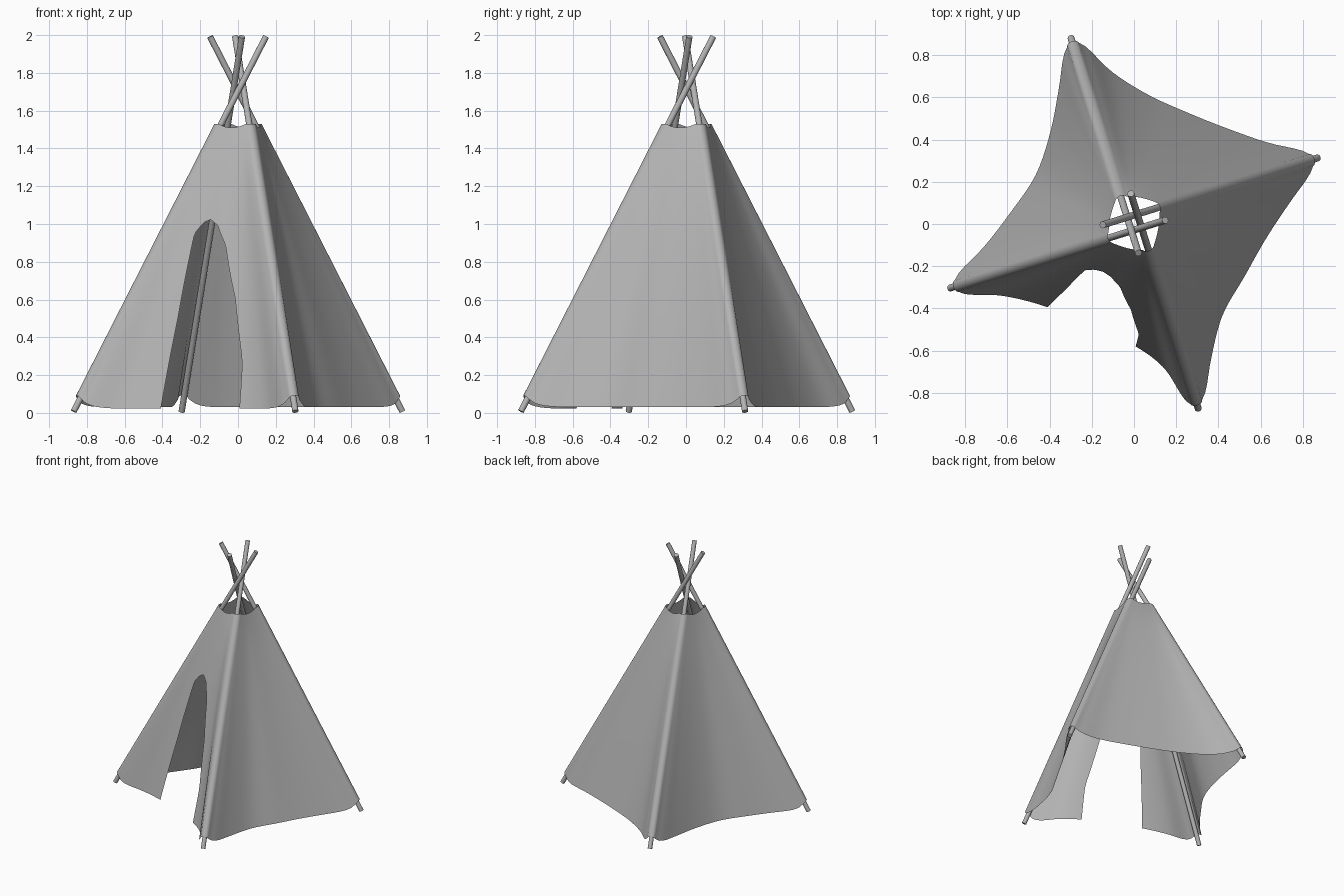
import bpy, bmesh, math
from mathutils import Vector

if "Cube" in bpy.data.objects:
    bpy.data.objects.remove(bpy.data.objects["Cube"])

# pole feet and tops, counter-clockwise: left, front, right, back
FEET = [(-.87, -.303), (.304, -.874), (.87, .313), (-.298, .88)]
TOPS = [(.148, .018), (-.015, .144), (-.148, -.004), (.021, -.138)]
POLES = [(Vector((*f, .008)), Vector((*t, 1.992))) for f, t in zip(FEET, TOPS)]
POLE_R = .0165
APEX, RIM = 1.03, 1.53

# inward sag of each panel along its hem
SAG = [[0, .09, .135, .145, .155, .12, 0],
       [0, .06, .10, .085, .07, .04, 0],
       [0, .05, .075, .09, .095, .07, 0],
       [0, .065, .12, .145, .115, .07, 0]]
# door edges across the front panel: (height, fraction)
DOOR_L = [(0, .342), (.5, .322), (.79, .298), (.95, .283), (1.01, .34), (APEX, .415)]
DOOR_R = [(0, .705), (.26, .728), (.6, .69), (.89, .60), (1.0, .50), (APEX, .415)]

# muted grey shared by cloth and poles
grey = bpy.data.materials.new("grey")
grey.diffuse_color = (.45, .45, .45, 1)
grey.use_nodes = True
grey.node_tree.nodes["Principled BSDF"].inputs["Base Color"].default_value = grey.diffuse_color


def lerp_table(table, z):
    for (z0, a), (z1, b) in zip(table, table[1:]):
        if z <= z1:
            return a + (b - a) * (z - z0) / (z1 - z0)
    return table[-1][1]


def spline(vals, u):
    n = len(vals) - 1
    i = min(int(u * n), n - 1)
    t = u * n - i
    p1, p2 = vals[i], vals[i + 1]
    p0, p3 = vals[max(i - 1, 0)], vals[min(i + 2, n)]
    return .5 * (2 * p1 + (p2 - p0) * t + (2 * p0 - 5 * p1 + 4 * p2 - p3) * t * t
                 + (3 * p1 - p0 - 3 * p2 + p3) * t ** 3)


def sleeve_point(i, side, z):
    """Cloth wrapped round pole i; side runs -1..1, 0 faces outward."""
    a, b = POLES[i]
    c = a.lerp(b, (z - a.z) / (b.z - a.z))
    k = z / RIM
    r = .03 + .006 * k
    ang = math.atan2(FEET[i][1], FEET[i][0]) + side * math.radians(88 - 38 * k)
    return Vector((c.x + r * math.cos(ang), c.y + r * math.sin(ang), z))


def panel_point(i, u, level):
    base = .022 if i == 0 else .03
    hem = base + (.073 - base) * abs(2 * u - 1) ** 10
    rim = RIM - .02 * math.sin(math.pi * u)
    z = hem + (rim - hem) * level / RIM
    a = sleeve_point(i, 1, z)
    b = sleeve_point((i + 1) % 4, -1, z)
    d = (b - a).normalized()
    sag = spline(SAG[i], u) * (1 - level / RIM) ** 1.3
    return a.lerp(b, u) + Vector((-d.y, d.x, 0)) * sag


def arc_point(i, s, level):
    hem = .073 + .02 * math.sin(math.pi * s)
    return sleeve_point(i, 2 * s - 1, hem + (RIM - hem) * level / RIM)


# row heights, denser close to the door apex
ROWS = [APEX * (1 - (1 - k / 26) ** 1.6) for k in range(27)]
ROWS += [APEX + (RIM - APEX) * k / 10 for k in range(1, 11)]


def add_sheet(bm, fn, cols):
    grid = [[bm.verts.new(fn(c / cols, z)) for c in range(cols + 1)] for z in ROWS]
    for r0, r1 in zip(grid, grid[1:]):
        for c in range(cols):
            bm.faces.new((r0[c], r0[c + 1], r1[c + 1], r1[c]))


def right_of_door(s, z):
    u = lerp_table(DOOR_R, z)
    return panel_point(0, u + s * (1 - u), z)


# cloth cover: four pole sleeves and four sagging panels, front one split by the door
bm = bmesh.new()
for i in range(4):
    add_sheet(bm, lambda s, z: arc_point(i, s, z), 8)
    if i:
        add_sheet(bm, lambda u, z: panel_point(i, u, z), 28)
add_sheet(bm, lambda s, z: panel_point(0, s * lerp_table(DOOR_L, z), z), 14)
add_sheet(bm, right_of_door, 14)
bmesh.ops.remove_doubles(bm, verts=bm.verts, dist=.0008)
mesh = bpy.data.meshes.new("tent_cover")
bm.to_mesh(mesh)
bm.free()
mesh.materials.append(grey)
mesh.shade_smooth()
cover = bpy.data.objects.new("tent_cover", mesh)
bpy.context.collection.objects.link(cover)

# four crossed poles
for name, (a, b) in zip(("left", "front", "right", "back"), POLES):
    bpy.ops.mesh.primitive_cylinder_add(vertices=20, radius=POLE_R, depth=(b - a).length,
                                        location=(a + b) / 2)
    pole = bpy.context.object
    pole.name = name + "_pole"
    pole.rotation_euler = (b - a).to_track_quat('Z', 'Y').to_euler()
    pole.data.materials.append(grey)
    bpy.ops.object.shade_smooth_by_angle(angle=math.radians(40))
